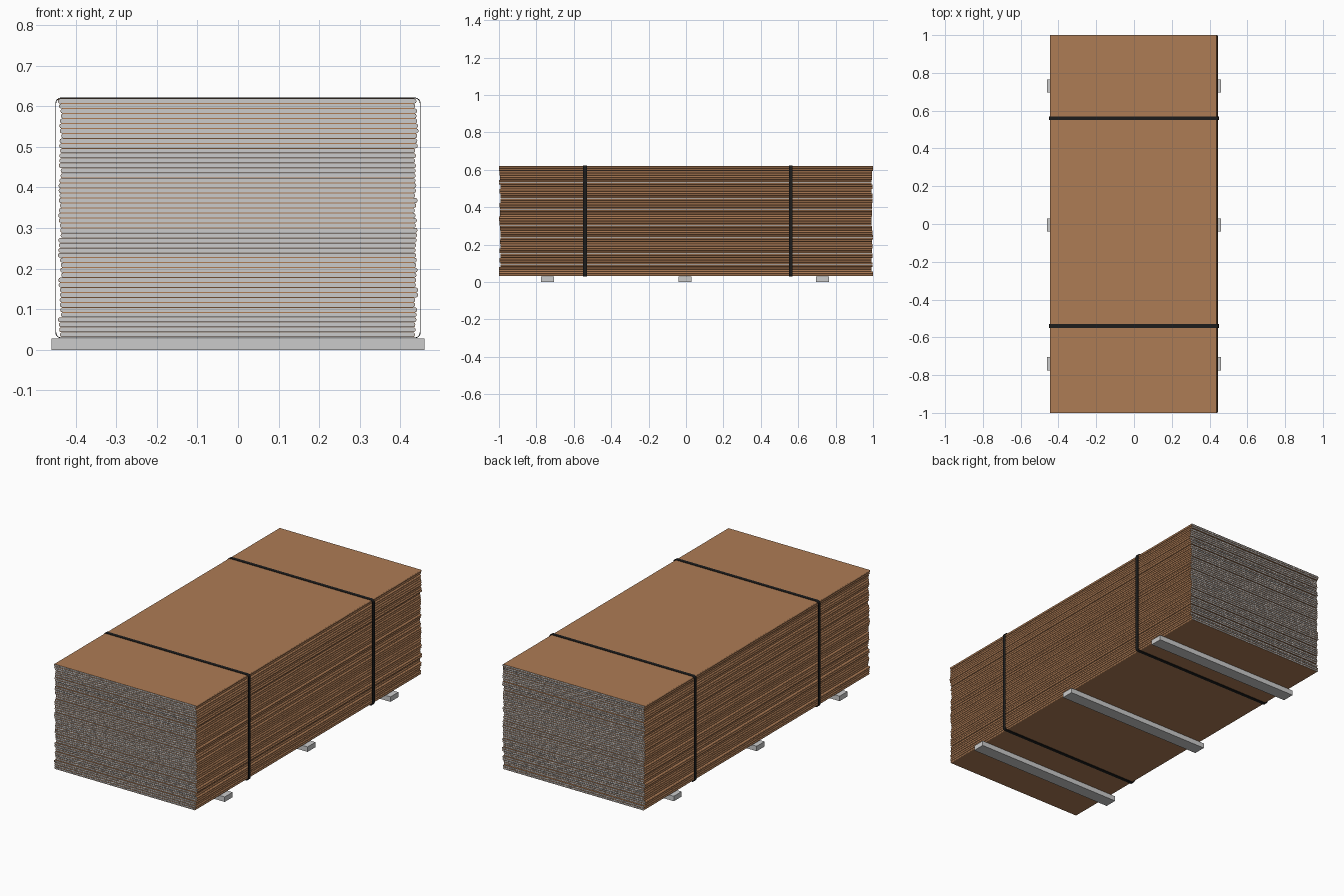
import bpy, bmesh, math, random

if "Cube" in bpy.data.objects:
    bpy.data.objects.remove(bpy.data.objects["Cube"])

random.seed(4)


def material(name, rgb):
    m = bpy.data.materials.new(name)
    m.diffuse_color = (*rgb, 1)
    m.use_nodes = True
    m.node_tree.nodes["Principled BSDF"].inputs["Base Color"].default_value = m.diffuse_color
    return m


BROWN = material("cardboard_brown", (0.42, 0.2, 0.09))
BLACK = material("strap_black", (0.012, 0.012, 0.012))


def finish(bm, name, mat=None):
    bmesh.ops.recalc_face_normals(bm, faces=bm.faces)
    me = bpy.data.meshes.new(name)
    bm.to_mesh(me)
    bm.free()
    ob = bpy.data.objects.new(name, me)
    bpy.context.collection.objects.link(ob)
    if mat:
        me.materials.append(mat)
    return ob


def rounded(hx, hz, r, seg=4):
    """Rounded rectangle outline in x and z."""
    pts = []
    for k, (sx, sz) in enumerate([(1, 1), (-1, 1), (-1, -1), (1, -1)]):
        for i in range(seg + 1):
            a = math.pi / 2 * (k + i / seg)
            pts.append((sx * (hx - r) + r * math.cos(a), sz * (hz - r) + r * math.sin(a)))
    return pts


def ring(bm, pts, x, y, z):
    return [bm.verts.new((x + p[0], y, z + p[1])) for p in pts]


def bridge(bm, a, b):
    n = len(a)
    for i in range(n):
        j = (i + 1) % n
        bm.faces.new((a[i], a[j], b[j], b[i]))


def tube(bm, outer, inner, x, z, y0, y1):
    """Hollow sleeve running along y."""
    o0, o1 = ring(bm, outer, x, y0, z), ring(bm, outer, x, y1, z)
    i0, i1 = ring(bm, inner, x, y0, z), ring(bm, inner, x, y1, z)
    for a, b in ((o0, o1), (o1, i1), (i1, i0), (i0, o0)):
        bridge(bm, a, b)


def prism(bm, pts, x, z, y0, y1):
    """Capped solid running along y."""
    a, b = ring(bm, pts, x, y0, z), ring(bm, pts, x, y1, z)
    bridge(bm, a, b)
    bm.faces.new(a)
    bm.faces.new(b)


def zigzag(bm, hx, amp, t, periods, x, z, y0, y1):
    """Fluted ribbon between the liners."""
    n = periods * 2
    prev = None
    for i in range(n + 1):
        px = x - hx + 2 * hx * i / n
        pz = z + (amp if i % 2 else -amp)
        cur = [bm.verts.new(c) for c in ((px, y0, pz - t), (px, y0, pz + t),
                                         (px, y1, pz + t), (px, y1, pz - t))]
        if prev:
            bridge(bm, prev, cur)
        prev = cur


# stack of folded cartons, two plies each
BOTTOM, TOP, CARTONS = 0.031, 0.619, 24
pitch = (TOP - BOTTOM) / (CARTONS * 2)
half = pitch * 0.485
liners, cores, flutes = bmesh.new(), bmesh.new(), bmesh.new()
for c in range(CARTONS):
    edge = c in (0, CARTONS - 1)
    cx = random.uniform(-0.003, 0.003)
    cy = 0 if edge else random.uniform(-0.004, 0.004)
    for ply in range(2):
        z = BOTTOM + pitch * (2 * c + ply + 0.5)
        hx = 0.440 + random.uniform(-0.003, 0.002)
        hy = 0.995 if not edge else 0.9995
        outer = rounded(hx, half, half * 0.9)
        inner = rounded(hx - 0.0012, half - 0.0012, half * 0.9 - 0.0012)
        tube(liners, outer, inner, cx, z, cy - hy, cy + hy)
        prism(cores, inner, cx, z, cy - hy + 0.002, cy + hy - 0.002)
        zigzag(flutes, hx - 0.006, half - 0.0024, 0.001, 70, cx, z,
               cy - hy + 0.0004, cy + hy - 0.0004)
finish(liners, "carton_liners", BROWN)
finish(cores, "carton_cores")
finish(flutes, "carton_flutes")

# binding straps
for name, y in (("front_strap", -0.54), ("rear_strap", 0.56)):
    bm = bmesh.new()
    zc, hz = (0.0285 + 0.6215) / 2, (0.6215 - 0.0285) / 2
    tube(bm, rounded(0.45, hz, 0.014, 6), rounded(0.448, hz - 0.002, 0.012, 6),
         0, zc, y - 0.01, y + 0.01)
    finish(bm, name, BLACK)

# support battens
for name, y in (("front_batten", -0.74), ("middle_batten", -0.005), ("rear_batten", 0.73)):
    bm = bmesh.new()
    prism(bm, [(-0.46, 0), (0.46, 0), (0.46, 0.028), (-0.46, 0.028)], 0, 0, y - 0.035, y + 0.035)
    finish(bm, name)
